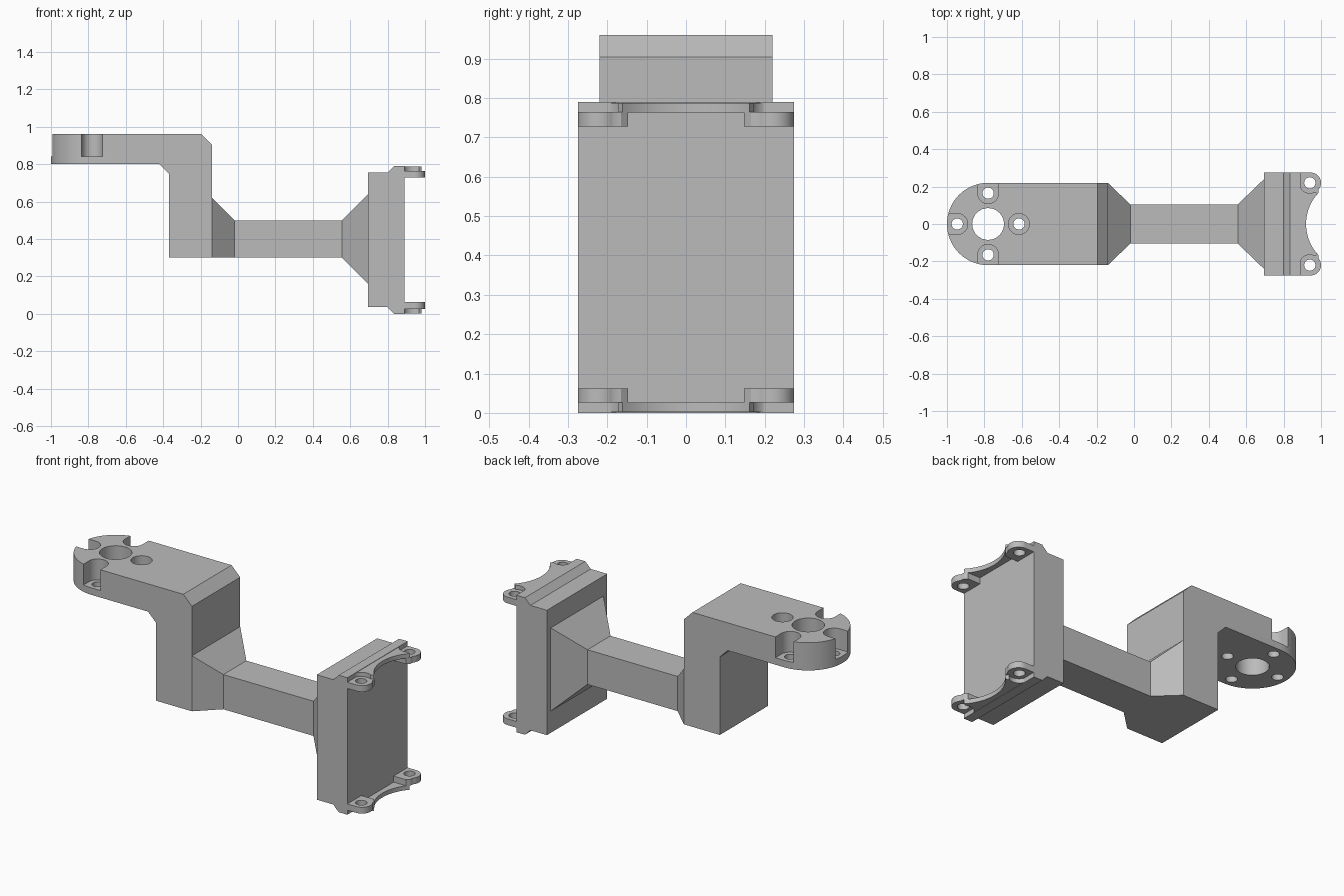
import bpy, bmesh, math
from mathutils import Vector

if "Cube" in bpy.data.objects:
    bpy.data.objects.remove(bpy.data.objects["Cube"])

grey = bpy.data.materials.new("light grey")
grey.use_nodes = True
grey.diffuse_color = (0.5, 0.5, 0.5, 1)
grey.node_tree.nodes["Principled BSDF"].inputs["Base Color"].default_value = (0.5, 0.5, 0.5, 1)


def finish(name, bm):
    bmesh.ops.recalc_face_normals(bm, faces=bm.faces)
    mesh = bpy.data.meshes.new(name)
    bm.to_mesh(mesh)
    bm.free()
    mesh.materials.append(grey)
    obj = bpy.data.objects.new(name, mesh)
    bpy.context.collection.objects.link(obj)
    return obj


def extrude(name, outline, axis, low, high):
    """Extrude an outline along y (x-z points) or z (x-y points)."""
    bm = bmesh.new()
    if axis == "z":
        verts = [bm.verts.new((a, b, low)) for a, b in outline]
        step = Vector((0, 0, high - low))
    else:
        verts = [bm.verts.new((a, low, b)) for a, b in outline]
        step = Vector((0, high - low, 0))
    face = bm.faces.new(verts)
    result = bmesh.ops.extrude_face_region(bm, geom=[face])
    moved = [v for v in result["geom"] if isinstance(v, bmesh.types.BMVert)]
    bmesh.ops.translate(bm, verts=moved, vec=step)
    return finish(name, bm)


def arc(cx, cy, r, start, end, n=16):
    angles = [math.radians(start + (end - start) * i / n) for i in range(n + 1)]
    return [(cx + r * math.cos(a), cy + r * math.sin(a)) for a in angles]


def disc(x, y, r, low, high):
    return extrude("cutter", arc(x, y, r, 0, 360, 32)[:-1], "z", low, high)


def cut(obj, cutter, operation="DIFFERENCE"):
    mod = obj.modifiers.new("cut", "BOOLEAN")
    mod.operation, mod.solver, mod.object = operation, "EXACT", cutter
    bpy.context.view_layer.objects.active = obj
    bpy.ops.object.modifier_apply(modifier=mod.name)
    bpy.data.objects.remove(cutter)


def smooth(obj):
    bpy.ops.object.select_all(action="DESELECT")
    obj.select_set(True)
    bpy.context.view_layer.objects.active = obj
    bpy.ops.object.shade_smooth_by_angle(angle=math.radians(30))


# Cranked arm: side profile trimmed by a plan with a round end
HX, HW, TOP = -0.78, 0.22, 0.96
arm = extrude("cranked_arm", [
    (-1.1, 0.80), (-0.42, 0.80), (-0.37, 0.75), (-0.37, 0.30), (-0.14, 0.30),
    (-0.14, 0.905), (-0.195, TOP), (-1.1, TOP)], "y", -0.3, 0.3)
plan = arc(HX, 0, HW, 90, 270, 40) + [(0, -HW), (0, HW)]
cut(arm, extrude("cutter", plan, "z", 0, 1.2), "INTERSECT")

# Centre bore, screw holes, and counterbores that open through the rim
cut(arm, disc(HX, 0, 0.085, 0.7, 1.1))
for k in range(4):
    dx, dy = [(1, 0), (0, 1), (-1, 0), (0, -1)][k]
    x, y = HX + 0.165 * dx, 0.165 * dy
    cut(arm, disc(x, y, 0.03, 0.7, 1.1))
    if k == 0:
        cut(arm, disc(x, y, 0.056, 0.84, 1.1))
    else:
        slot = arc(x, y, 0.056, k * 90 + 90, k * 90 + 270)
        slot += [(px + 0.2 * dx, py + 0.2 * dy) for px, py in (slot[-1], slot[0])]
        cut(arm, extrude("cutter", slot, "z", 0.84, 1.1))
smooth(arm)

# Beam with a tapered root and a flared end
bm = bmesh.new()
rings = []
for x, w, low, high in [(-0.14, HW, 0.30, 0.62), (-0.02, 0.105, 0.30, 0.50),
                        (0.555, 0.105, 0.30, 0.50), (0.695, 0.24, 0.16, 0.64)]:
    rings.append([bm.verts.new((x, y, z)) for y, z in
                  [(-w, low), (w, low), (w, high), (-w, high)]])
for a, b in zip(rings, rings[1:]):
    for i in range(4):
        j = (i + 1) % 4
        bm.faces.new((a[i], a[j], b[j], b[i]))
finish("tapered_beam", bm)

# Mounting plate with raised lips at both ends
MID, W = 0.395, 0.275
half = [(0.695, 0.36), (0.80, 0.36), (0.835, 0.395), (0.89, 0.395)]
profile = [(x, MID + z) for x, z in half] + [(x, MID - z) for x, z in reversed(half)]
extrude("mounting_plate", profile, "y", -W, W)

# Scalloped flanges and screw ears, mirrored top to bottom and side to side
side = [(0.88, 0.205), (0.888, 0.205)] + arc(0.94, 0.22, 0.055, 200, 300, 10)
side += [(0.982, 0.162)]
scallop = arc(1.162, 0, 0.242, 138, 222, 24)
flange = side + scallop + [(x, -y) for x, y in reversed(side)]
ear = [(0.88, 0.147), (0.97, 0.147), (0.985, 0.165)]
ear += arc(0.945, 0.22, 0.055, -40, 90) + [(0.88, W)]


def span(end, low, high):
    return sorted((MID + end * low, MID + end * high))


for end, label in ((1, "upper"), (-1, "lower")):
    low, high = span(end, 0.368, 0.393)
    smooth(extrude(label + "_flange", flange, "z", low, high))
    low, high = span(end, 0.333, 0.369)
    for s, hand in ((1, "left"), (-1, "right")):
        lug = extrude(f"{label}_{hand}_ear", [(x, s * y) for x, y in ear], "z", low, high)
        cut(lug, disc(0.94, s * 0.22, 0.03, low - 0.1, high + 0.1))
        smooth(lug)
